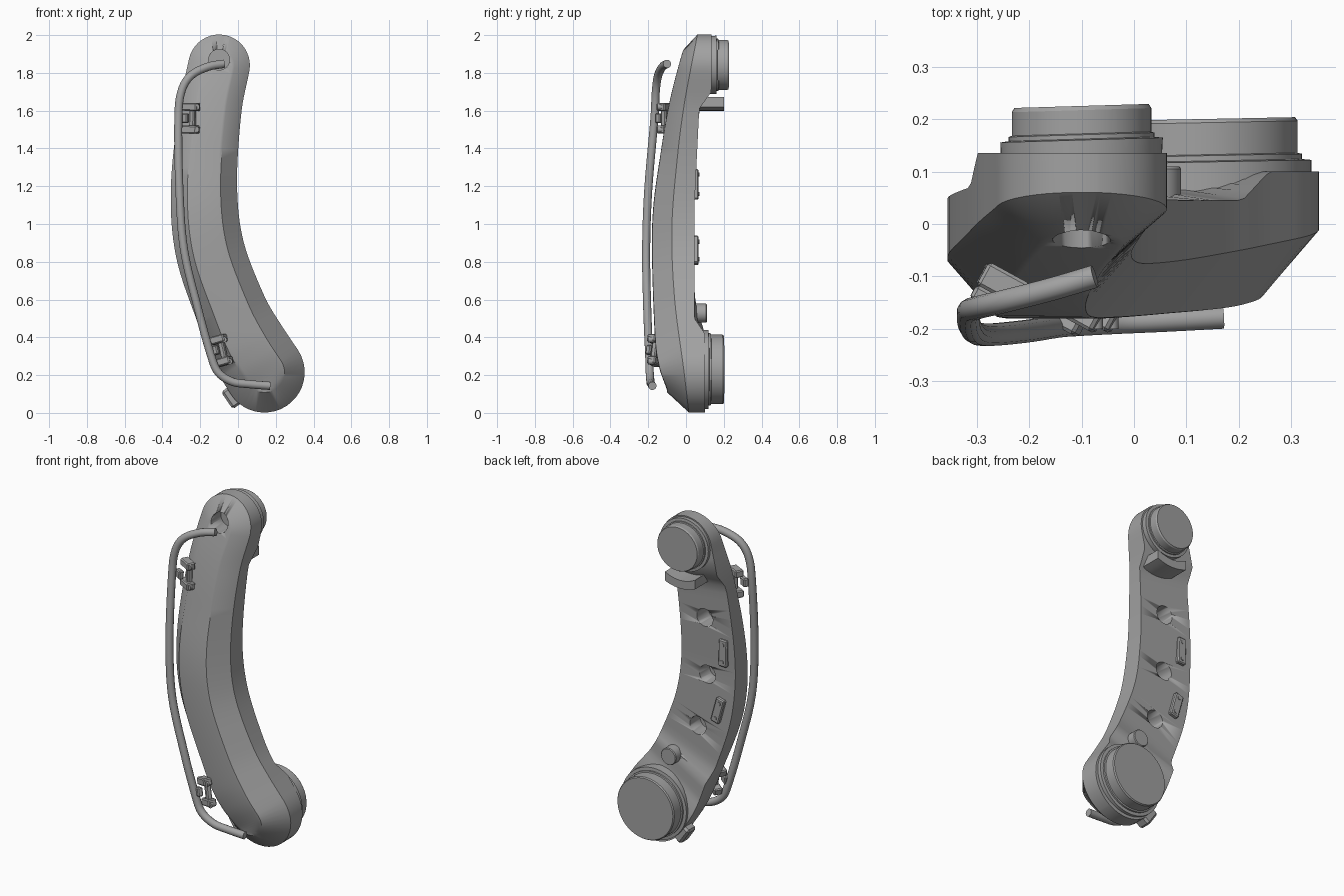
import bpy, bmesh, math
from mathutils import Vector, Matrix

cube = bpy.data.objects.get("Cube")
if cube:
    bpy.data.objects.remove(cube, do_unlink=True)

grey = bpy.data.materials.new("satin_grey")
grey.use_nodes = True
grey.diffuse_color = (0.36, 0.36, 0.36, 1)
grey.node_tree.nodes["Principled BSDF"].inputs["Base Color"].default_value = (0.36, 0.36, 0.36, 1)


def add_object(name, bm, angle=30):
    bmesh.ops.recalc_face_normals(bm, faces=bm.faces)
    mesh = bpy.data.meshes.new(name)
    bm.to_mesh(mesh)
    bm.free()
    mesh.materials.append(grey)
    obj = bpy.data.objects.new(name, mesh)
    bpy.context.collection.objects.link(obj)
    bpy.ops.object.select_all(action='DESELECT')
    bpy.context.view_layer.objects.active = obj
    obj.select_set(True)
    bpy.ops.object.shade_smooth_by_angle(angle=math.radians(angle))
    return obj


def lathe_y(name, x, z, steps, tilt=0.0, sides=64):
    """Turned part on an axis along y; steps are (radius, y)."""
    bm = bmesh.new()
    rings = []
    for r, y in steps:
        ring = []
        for k in range(sides):
            a = math.tau * k / sides
            ring.append(bm.verts.new((r * math.cos(a), y + tilt * r * math.cos(a), r * math.sin(a))))
        rings.append(ring)
    for lo, hi in zip(rings, rings[1:]):
        for k in range(sides):
            n = (k + 1) % sides
            bm.faces.new((lo[k], lo[n], hi[n], hi[k]))
    bm.faces.new(rings[0])
    bm.faces.new(rings[-1])
    bmesh.ops.translate(bm, verts=bm.verts, vec=(x, 0, z))
    return add_object(name, bm)


def block(name, centre, size, turn=0.0, yaw=0.0, bevel=0.006):
    """Bevelled box, turned about y and then z."""
    bm = bmesh.new()
    bmesh.ops.create_cube(bm, size=1)
    bmesh.ops.scale(bm, verts=bm.verts, vec=size)
    bmesh.ops.bevel(bm, geom=bm.edges[:], offset=bevel, segments=1, affect='EDGES')
    m = Matrix.Translation(centre) @ Matrix.Rotation(yaw, 4, 'Z') @ Matrix.Rotation(turn, 4, 'Y')
    bm.transform(m)
    return add_object(name, bm)


def cut(obj, cutter):
    mod = obj.modifiers.new(cutter.name, 'BOOLEAN')
    mod.operation = 'DIFFERENCE'
    mod.solver = 'EXACT'
    mod.object = cutter
    cutter.hide_render = True
    cutter.hide_viewport = True
    cutter.hide_set(True)


def smooth_path(points, per=8):
    """Catmull-Rom samples through points of any dimension."""
    pts = [Vector(p) for p in points]
    pts = [2 * pts[0] - pts[1]] + pts + [2 * pts[-1] - pts[-2]]
    out = []
    for a, b, c, d in zip(pts, pts[1:], pts[2:], pts[3:]):
        for k in range(per):
            t = k / per
            out.append(0.5 * (2 * b + (c - a) * t + (2 * a - 5 * b + 4 * c - d) * t**2
                              + (3 * b - a - 3 * c + d) * t**3))
    return out + [pts[-2]]


def lookup(table):
    def f(z):
        if z <= table[0][0]:
            return table[0][1]
        for (z0, y0), (z1, y1) in zip(table, table[1:]):
            if z <= z1:
                return y0 + (y1 - y0) * (z - z0) / (z1 - z0)
        return table[-1][1]
    return f


# Arm: spine of (x, z, half width), with depth curves along the height
spine = smooth_path([(0.14, 0.215, 0.213), (0.05, 0.36, 0.208), (-0.04, 0.555, 0.19), (-0.15, 0.87, 0.183),
                     (-0.18, 1.2, 0.175), (-0.147, 1.6, 0.165), (-0.1, 1.84, 0.163)])
back_y = lookup([(0, 0.1), (0.42, 0.1), (0.5, 0.045), (1.1, 0.045), (1.61, 0.07), (1.7, 0.135), (2, 0.135)])
rim_y = lookup([(p[0], p[1]) for p in smooth_path(
    [(0, 0.015), (0.23, -0.012), (0.6, -0.06), (0.97, -0.075), (1.31, -0.05), (1.63, -0.01), (2, 0.06)])])
front_y = lookup([(p[0], p[1]) for p in smooth_path(
    [(0.13, -0.1), (0.25, -0.142), (0.44, -0.165), (1, -0.177), (1.39, -0.13), (1.67, -0.08), (1.92, -0.015)])])


def outline(scale):
    """Left and right points of the capsule outline, rounded ends included."""
    pairs = []
    ends = [math.radians(a) for a in range(0, 90, 9)]
    last = len(spine) - 1
    for i, p in enumerate(spine):
        a, b = spine[max(i - 1, 0)], spine[min(i + 1, last)]
        along = Vector((b[0] - a[0], b[1] - a[1])).normalized()
        side = Vector((along[1], -along[0]))
        c, r = Vector((p[0], p[1])), p[2] * scale
        if i == 0:
            arc = [(-math.cos(t), max(math.sin(t), 0.02)) for t in ends]
        elif i == last:
            arc = [(math.cos(t), max(math.sin(t), 0.02)) for t in reversed(ends)]
        else:
            arc = []
        if i == last:
            pairs.append((c - side * r, c + side * r))
        for f, w in arc:
            pairs.append((c + along * r * f - side * r * w, c + along * r * f + side * r * w))
        if i == 0:
            pairs.append((c - side * r, c + side * r))
    # middle stations sit between the two rounded ends
    mids = []
    for i in range(1, last):
        p, a, b = spine[i], spine[i - 1], spine[i + 1]
        along = Vector((b[0] - a[0], b[1] - a[1])).normalized()
        side = Vector((along[1], -along[0])) * p[2] * scale
        c = Vector((p[0], p[1]))
        mids.append((c - side, c + side))
    half = len(pairs) // 2
    return pairs[:half] + mids + pairs[half:]


levels = [(1.0, back_y), (1.0, rim_y), (0.5, front_y), (0.42, lambda z: front_y(z) - 0.002)]
bm = bmesh.new()
loops = []
for scale, depth in levels:
    pairs = outline(scale)
    left = [bm.verts.new((p[0], depth(p[1]), p[1])) for p, _ in pairs]
    right = [bm.verts.new((p[0], depth(p[1]), p[1])) for _, p in pairs]
    loops.append((left, right))
for (l0, r0), (l1, r1) in zip(loops, loops[1:]):
    a, b = l0 + r0[::-1], l1 + r1[::-1]
    for k in range(len(a)):
        n = (k + 1) % len(a)
        bm.faces.new((a[k], a[n], b[n], b[k]))
for left, right in (loops[0], loops[-1]):
    for k in range(len(left) - 1):
        bm.faces.new((left[k], left[k + 1], right[k + 1], right[k]))
arm = add_object("arm_body", bm, 38)

# Blind holes: one in the front of the top end, three along the back
cut(arm, lathe_y("front_hole_cutter", -0.1, 1.87, [(0.055, -0.2), (0.055, 0.06)], sides=32))
for i, (x, z) in enumerate([(-0.165, 1.39), (-0.172, 1.05), (-0.11, 0.73)]):
    cut(arm, lathe_y("back_hole_cutter_%d" % i, x, z, [(0.053, -0.05), (0.053, 0.2)], sides=32))

# Stepped round joints at both ends
lathe_y("upper_joint", -0.1, 1.842, [(0.152, 0.1), (0.155, 0.16), (0.139, 0.162), (0.139, 0.17), (0.133, 0.172),
                                    (0.133, 0.217), (0.128, 0.225)], 0.03)
lathe_y("lower_joint", 0.128, 0.23, [(0.21, 0.06), (0.21, 0.118), (0.192, 0.12), (0.192, 0.13), (0.184, 0.132),
                                    (0.184, 0.193), (0.179, 0.2)], 0.02)

# Curved stop under the upper joint
bm = bmesh.new()
low, high = [], []
for radius, angles in ((0.195, range(-30, 31, 10)), (0.243, range(24, -25, -8))):
    for d in angles:
        a = math.radians(d)
        x, z = -0.1 + radius * math.sin(a), 1.842 - radius * math.cos(a)
        low.append(bm.verts.new((x, 0.05, z)))
        high.append(bm.verts.new((x, 0.2, z)))
bm.faces.new(low)
bm.faces.new(high)
for k in range(len(low)):
    n = (k + 1) % len(low)
    bm.faces.new((low[k], low[n], high[n], high[k]))
add_object("joint_stop", bm)

# Peg, screw plate and pads on the back
lathe_y("back_peg", 0.04, 0.528, [(0.05, 0.0), (0.05, 0.105), (0.046, 0.11)], sides=32)
for name, x, z, turn, length in (("upper_pad", -0.285, 1.21, -0.03, 0.16), ("lower_pad", -0.25, 0.86, -0.27, 0.15),
                                 ("screw_plate", -0.045, 0.49, 1.05, 0.15)):
    block(name, (x, 0.052, z), (0.055, 0.03, length), turn)
    for s in (-1, 1):
        off = s * length * 0.32
        lathe_y(name + "_screw", x + off * math.sin(turn), z + off * math.cos(turn),
                [(0.011, 0.05), (0.011, 0.071)], sides=16)

# Small tab at the foot
block("foot_tab", (-0.03, 0.06, 0.085), (0.07, 0.08, 0.11), -0.6, bevel=0.012)

# Bent pipe along the front
curve = bpy.data.curves.new("pipe_path", 'CURVE')
curve.dimensions = '3D'
curve.bevel_depth = 0.022
curve.bevel_resolution = 4
curve.use_fill_caps = True
path = smooth_path([(-0.075, -0.1, 1.848), (-0.16, -0.125, 1.832), (-0.25, -0.148, 1.785), (-0.3, -0.16, 1.7),
                    (-0.316, -0.168, 1.55), (-0.31, -0.2, 1.18), (-0.285, -0.211, 0.86), (-0.21, -0.205, 0.545),
                    (-0.145, -0.195, 0.31), (-0.105, -0.192, 0.215), (-0.03, -0.188, 0.165), (0.06, -0.184, 0.152),
                    (0.17, -0.178, 0.143)], 6)
line = curve.splines.new('POLY')
line.points.add(len(path) - 1)
for point, p in zip(line.points, path):
    point.co = (*p, 1)
line.use_smooth = True
curve.materials.append(grey)
bpy.context.collection.objects.link(bpy.data.objects.new("front_pipe", curve))

# Pipe clamps: two feet, a bridge and a saddle each
for name, x, y, z, turn in (("upper_clamp", -0.25, -0.115, 1.56, 0.02), ("lower_clamp", -0.09, -0.165, 0.33, -0.25)):
    for s in (-1, 1):
        dx, dz = s * 0.06 * math.sin(turn), s * 0.06 * math.cos(turn)
        block(name + "_foot", (x + dx, y, z + dz), (0.09, 0.05, 0.042), turn, -0.5)
        lathe_y(name + "_bolt", x + dx + 0.03, z + dz, [(0.016, y - 0.035), (0.016, y)], sides=16)
    block(name + "_bridge", (x + 0.01, y, z), (0.03, 0.03, 0.1), turn, -0.5)
    block(name + "_saddle", (x - 0.035, y - 0.025, z), (0.05, 0.03, 0.05), turn, -0.5)
